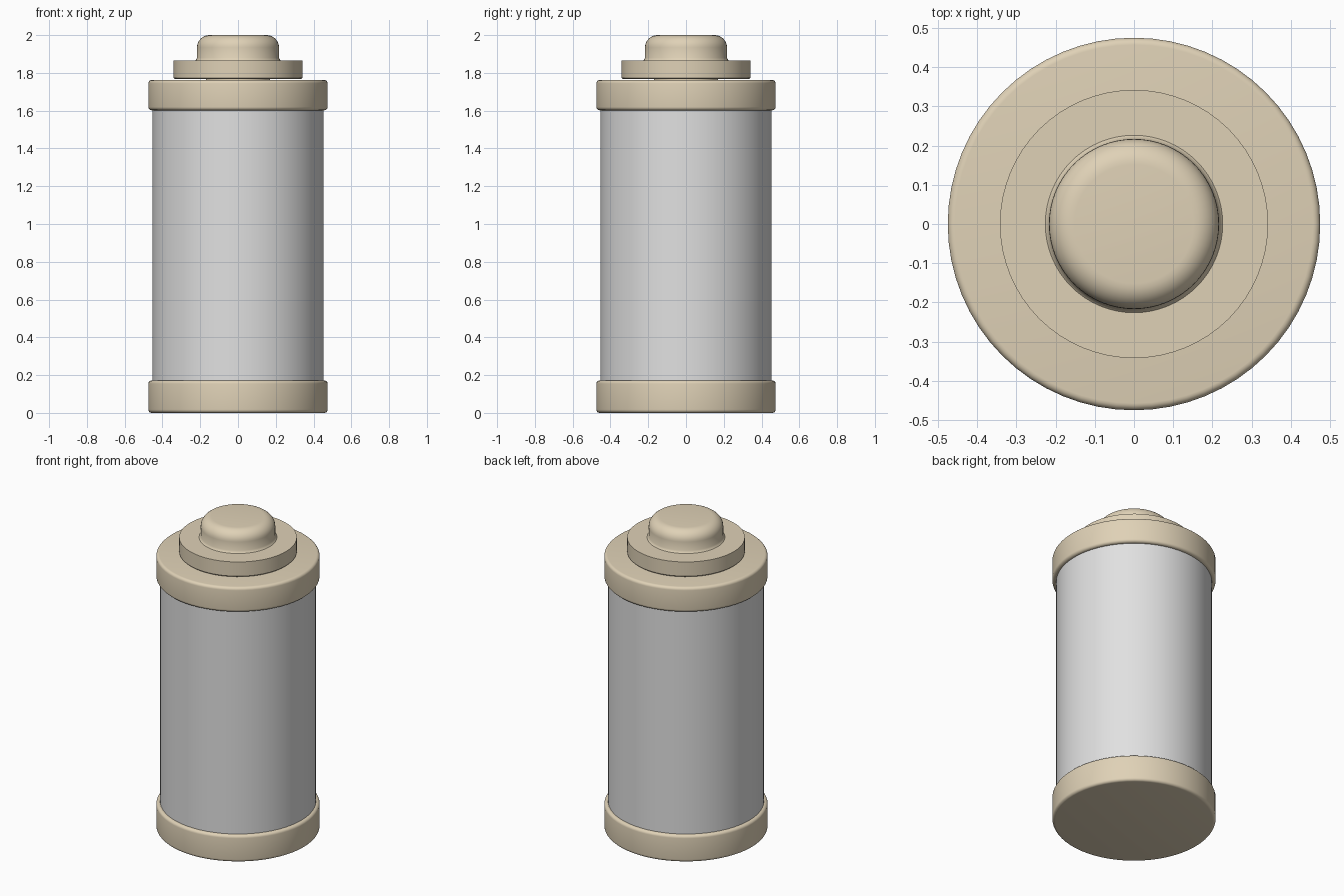
import bpy, bmesh, math

if "Cube" in bpy.data.objects:
    bpy.data.objects.remove(bpy.data.objects["Cube"])

SEG = 64


def material(name, rgb):
    m = bpy.data.materials.new(name)
    m.diffuse_color = (*rgb, 1.0)
    m.use_nodes = True
    m.node_tree.nodes["Principled BSDF"].inputs["Base Color"].default_value = m.diffuse_color
    return m


def arc(r, z, rad, a0, a1, n=5):
    """Rounded profile corner centred on (r, z), angles in degrees."""
    return [(r + rad * math.cos(math.radians(a0 + (a1 - a0) * i / n)),
             z + rad * math.sin(math.radians(a0 + (a1 - a0) * i / n)))
            for i in range(n + 1)]


def lathe(name, profile, mat):
    """Spin a (radius, height) profile around z; the ends are capped."""
    bm = bmesh.new()
    rings = [[bm.verts.new((r * math.cos(2 * math.pi * i / SEG),
                            r * math.sin(2 * math.pi * i / SEG), z))
              for i in range(SEG)] for r, z in profile]
    for a, b in zip(rings, rings[1:]):
        for i in range(SEG):
            j = (i + 1) % SEG
            bm.faces.new((a[i], a[j], b[j], b[i]))
    bm.faces.new(rings[0][::-1])
    bm.faces.new(rings[-1])
    mesh = bpy.data.meshes.new(name)
    bm.to_mesh(mesh)
    bm.free()
    mesh.materials.append(mat)
    ob = bpy.data.objects.new(name, mesh)
    bpy.context.collection.objects.link(ob)
    bpy.ops.object.select_all(action='DESELECT')
    ob.select_set(True)
    bpy.context.view_layer.objects.active = ob
    bpy.ops.object.shade_smooth_by_angle(angle=math.radians(35))
    return ob


def rounded_disc(name, r, z0, z1, bevel, mat):
    return lathe(name, arc(r - bevel, z0 + bevel, bevel, -90, 0)
                 + arc(r - bevel, z1 - bevel, bevel, 0, 90), mat)


tan = material("warm_tan", (0.74, 0.64, 0.47))
grey = material("light_grey", (0.75, 0.75, 0.75))

# Cylinder body between the two end caps
lathe("body", [(0.453, 0.16), (0.453, 1.61)], grey)

# Matching end caps with softened rims
rounded_disc("bottom_cap", 0.475, 0.0, 0.172, 0.018, tan)
rounded_disc("top_cap", 0.475, 1.602, 1.762, 0.018, tan)

# Terminal: short neck, sharp-edged collar and rounded button
lathe("collar_neck", [(0.17, 1.755), (0.17, 1.775)], tan)
lathe("collar", [(0.335, 1.767), (0.342, 1.774), (0.342, 1.865)], tan)
lathe("button", [(0.232, 1.86), (0.224, 1.867), (0.217, 1.88)]
      + arc(0.152, 1.935, 0.065, 0, 90, 8), tan)
